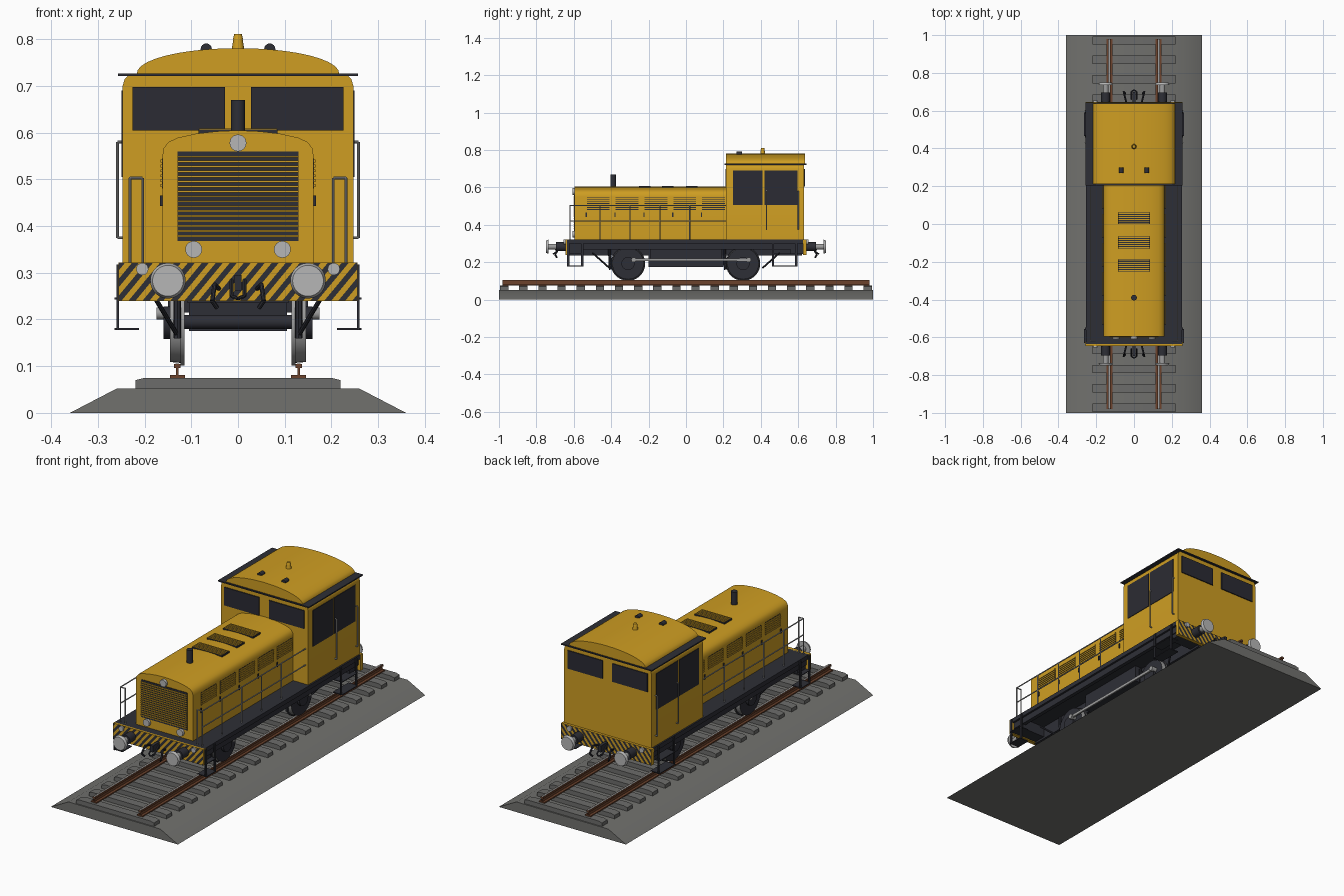
import bpy, bmesh, math
from mathutils import Vector, Matrix

if "Cube" in bpy.data.objects:
    bpy.data.objects.remove(bpy.data.objects["Cube"])


def material(name, *rgb):
    m = bpy.data.materials.new(name)
    m.use_nodes = True
    m.diffuse_color = (*rgb, 1)
    m.node_tree.nodes["Principled BSDF"].inputs["Base Color"].default_value = (*rgb, 1)
    return m


YELLOW = material("yellow paint", .62, .34, .016)
DARK = material("dark frame", .027, .028, .037)
GLASS = material("dark glass", .024, .024, .033)
GREY = material("ballast grey", .165, .165, .155)
SLEEPER = material("sleeper grey", .15, .15, .145)
RUST = material("rail brown", .15, .055, .025)
STEEL = material("steel", .34, .34, .34)
LAMP = material("lamp grey", .47, .47, .47)
SIDES = (-1, 1)
made = []


def finish(name, bm, *mats):
    bmesh.ops.recalc_face_normals(bm, faces=bm.faces)
    me = bpy.data.meshes.new(name)
    bm.to_mesh(me)
    bm.free()
    for m in mats:
        me.materials.append(m)
    ob = bpy.data.objects.new(name, me)
    bpy.context.collection.objects.link(ob)
    made.append(ob)
    return ob


def box(name, x, y, z, mat):
    bm = bmesh.new()
    size = [abs(r[1] - r[0]) for r in (x, y, z)]
    mid = [(r[1] + r[0]) / 2 for r in (x, y, z)]
    bmesh.ops.create_cube(bm, size=1, matrix=Matrix.Translation(mid) @ Matrix.Diagonal((*size, 1)))
    return finish(name, bm, mat)


def mirrored(s, a, b):
    return (s * a, s * b)


def add_rod(bm, a, b, r1, r2, sides):
    a, b = Vector(a), Vector(b)
    d = b - a
    turn = d.to_track_quat('Z', 'Y').to_matrix().to_4x4()
    bmesh.ops.create_cone(bm, cap_ends=True, segments=sides, radius1=r1, radius2=r2,
                          depth=d.length, matrix=Matrix.Translation((a + b) / 2) @ turn)


def rod(name, a, b, r, mat, r2=None, sides=24):
    bm = bmesh.new()
    add_rod(bm, a, b, r, r if r2 is None else r2, sides)
    return finish(name, bm, mat)


def pipe(name, pts, r, mat):
    bm = bmesh.new()
    for a, b in zip(pts, pts[1:]):
        add_rod(bm, a, b, r, r, 8)
    return finish(name, bm, mat)


def prism(name, half, y, mat):
    # mirrored cross-section (x, z) pulled along y
    pts = half + [(-px, pz) for px, pz in reversed(half) if px > 0]
    bm = bmesh.new()
    face = bm.faces.new([bm.verts.new((px, y[0], pz)) for px, pz in pts])
    new = bmesh.ops.extrude_face_region(bm, geom=[face])["geom"]
    bmesh.ops.translate(bm, vec=(0, y[1] - y[0], 0),
                        verts=[v for v in new if isinstance(v, bmesh.types.BMVert)])
    return finish(name, bm, mat)


# Track bed, sleepers and rails
prism("ballast", [(.36, 0), (.26, .052)], (-1, 1), GREY)
for i in range(20):
    y = -.972 + i * .1023
    prism("sleeper", [(.22, .04), (.22, .07), (.2, .075)], (y - .022, y + .022), SLEEPER)
for s in SIDES:
    x, run = s * .13, (-.98, .98)
    box("rail_foot", (x - .016, x + .016), run, (.075, .081), RUST)
    box("rail_web", (x - .003, x + .003), run, (.081, .097), RUST)
    box("rail_head", (x - .007, x + .007), run, (.096, .105), RUST)
    box("rail_running_face", (x - .004, x + .004), run, (.105, .106), STEEL)

# Wheels, axles and coupling rods
for y in (-.31, .305):
    rod("axle", (-.15, y, .195), (.15, y, .195), .015, DARK)
    for s in SIDES:
        bm = bmesh.new()
        add_rod(bm, (s * .122, y, .193), (s * .146, y, .193), .086, .084, 40)
        add_rod(bm, (s * .115, y, .193), (s * .123, y, .193), .092, .092, 40)
        bm.normal_update()
        for f in bm.faces:
            f.material_index = int(abs(f.normal.x) < .5)
        finish("wheel", bm, DARK, STEEL)
        rod("wheel_hub", (s * .14, y, .193), (s * .16, y, .193), .035, DARK)
        rod("crank_pin", (s * .14, y + .03, .213), (s * .174, y + .03, .213), .013, STEEL)
        pipe("brake_hanger", [(s * .13, y - .1, .28), (s * .13, y - .094, .16)], .008, DARK)
for s in SIDES:
    box("coupling_rod", mirrored(s, .16, .168), (-.28, .335), (.206, .22), STEEL)

# Underframe
box("deck", (-.255, .255), (-.635, .628), (.3, .322), DARK)
box("inner_frame", (-.108, .108), (-.63, .62), (.235, .305), DARK)
box("gearbox", (-.105, .105), (-.2, .2), (.175, .24), DARK)
for s in SIDES:
    box("side_sill", mirrored(s, .225, .245), (-.635, .628), (.268, .302), DARK)
    box("equipment_tank", mirrored(s, .1, .15), (-.19, .19), (.215, .3), DARK)
    for e in SIDES:
        box("end_bracket", mirrored(s, .1, .24), mirrored(e, .56, .628), (.245, .302), DARK)
        pipe("sand_pipe", [(s * .18, e * .5, .25), (s * .132, e * .41, .17)], .005, DARK)
    # Step ladders at both ends
    for y0, y1 in ((-.63, -.555), (.465, .59)):
        for y in (y0, y1):
            box("step_strap", mirrored(s, .255, .26), (y - .006, y + .006), (.178, .318), DARK)
        for z in (.18, .245):
            box("step_tread", mirrored(s, .212, .265), (y0, y1), (z - .002, z + .002), DARK)

# Striped buffer beams, buffers and couplings
for e in SIDES:
    box("buffer_beam", (-.256, .256), mirrored(e, .625, .645), (.24, .322), YELLOW)
    bm = bmesh.new()
    bm.faces.new([bm.verts.new((x, e * .6465, z)) for x, z in
                  ((-.255, .241), (.255, .241), (.255, .321), (-.255, .321))])
    across = Vector((.77, 0, -.64))
    pitch = .0115
    for k in range(-40, 20):
        bmesh.ops.bisect_plane(bm, geom=bm.verts[:] + bm.edges[:] + bm.faces[:],
                               plane_co=across * k * pitch, plane_no=across)
    for f in bm.faces:
        f.material_index = math.floor(f.calc_center_median().dot(across) / pitch) % 2
    finish("hazard_stripes", bm, YELLOW, DARK)
    for s in SIDES:
        x, z = s * .15, .283
        rod("buffer_sleeve", (x, e * .64, z), (x, e * .695, z), .024, DARK)
        rod("buffer_shank", (x, e * .69, z), (x, e * .738, z), .015, STEEL)
        rod("buffer_head", (x, e * .735, z), (x, e * .748, z), .038, LAMP, .033, 32)
        rod("marker_lamp", (s * .205, e * .64, .308), (s * .205, e * .655, .308), .013, LAMP)
        pipe("air_hose", [(s * .04, e * .64, .265), (s * .05, e * .68, .275),
                          (s * .055, e * .7, .24), (s * .045, e * .69, .225)], .005, DARK)
        pipe("coupling_link", [(s * .014, e * .66, .285), (s * .014, e * .7, .25),
                               (0, e * .71, .245)], .004, DARK)
    box("draw_hook", (-.008, .008), mirrored(e, .64, .7), (.262, .295), DARK)

# Engine hood with rounded shoulders
prism("hood", [(.162, .32), (.162, .55), (.159, .567), (.149, .58), (.13, .589), (.09, .598),
               (.045, .603), (0, .605)], (-.595, .22), YELLOW)
rod("exhaust_stack", (0, -.39, .6), (0, -.39, .67), .015, DARK)
box("front_grille", (-.13, .13), (-.598, -.594), (.368, .56), DARK)
for i in range(17):
    z = .379 + i * .0106
    box("grille_slat", (-.13, .13), (-.602, -.597), (z - .002, z + .002), YELLOW)
for x, z in ((0, .578), (-.095, .35), (.095, .35)):
    rod("headlamp", (x, -.592, z), (x, -.608, z), .018, LAMP)

# Hood side louvres, latches and roof vents
for i in range(5):
    y = -.53 + i * .154
    for s in SIDES:
        box("louvre_panel", mirrored(s, .16, .163), (y, y + .122), (.48, .545), DARK)
        for j in range(6):
            z = .484 + j * .0105
            box("louvre_blade", mirrored(s, .161, .166), (y, y + .122), (z, z + .006), YELLOW)
        box("door_latch", mirrored(s, .16, .167), (y - .006, y), (.443, .466), DARK)
for y in (-.22, -.098, .031):
    box("roof_vent", (-.085, .085), (y - .031, y + .031), (.59, .607), DARK)
    for j in range(6):
        v = y - .027 + j * .0105
        box("vent_blade", (-.083, .083), (v - .0025, v + .0025), (.606, .609), YELLOW)

# Cab body, eaves and arched roof
prism("cab", [(.247, .32), (.247, .7), (.243, .714), (.235, .722)], (.215, .632), YELLOW)
box("eaves", (-.257, .257), (.205, .643), (.721, .727), DARK)
arc = [(.217 * math.sin(t), .726 + .055 * (math.cos(t * .9) - math.cos(math.pi * .45))
        / (1 - math.cos(math.pi * .45)))
       for t in [math.pi / 2 * (1 - k / 10) for k in range(11)]]
arc[-1] = (0, arc[-1][1])
prism("cab_roof", arc, (.213, .637), YELLOW)
rod("roof_horn", (0, .41, .775), (0, .41, .8), .014, YELLOW, .01)
rod("roof_horn_cap", (0, .41, .8), (0, .41, .811), .011, YELLOW, .008)
for s in SIDES:
    rod("roof_light", (s * .068, .27, .779), (s * .068, .3, .779), .012, DARK)
    # Windows on every wall
    for y in (.213, .634):
        box("end_window", mirrored(s, .028, .226), (y - .003, y + .003), (.605, .698), GLASS)
    for y0, y1 in ((.25, .41), (.42, .595)):
        box("side_window", mirrored(s, .244, .25), (y0, y1), (.505, .69), GLASS)
    for y in (.43, .6):
        pipe("cab_handrail", [(s * .246, y, .58), (s * .258, y, .58), (s * .258, y, .375),
                              (s * .246, y, .375)], .003, STEEL)

# Walkway railings
for s in SIDES:
    x = s * .231
    for i in range(5):
        y = -.62 + i * .16
        pipe("rail_post", [(x, y, .32), (x, y, .503)], .003, STEEL)
    for z in (.42, .503):
        pipe("walkway_rail", [(x, -.62, z), (x, .215, z)], .003, STEEL)
    pipe("front_rail", [(x, -.62, .503), (s * .204, -.62, .503), (s * .204, -.62, .32)], .003, STEEL)

# Smooth the curved surfaces, keep edges sharp
bpy.ops.object.select_all(action='DESELECT')
for ob in made:
    ob.select_set(True)
bpy.context.view_layer.objects.active = made[0]
bpy.ops.object.shade_smooth_by_angle(angle=math.radians(30))
